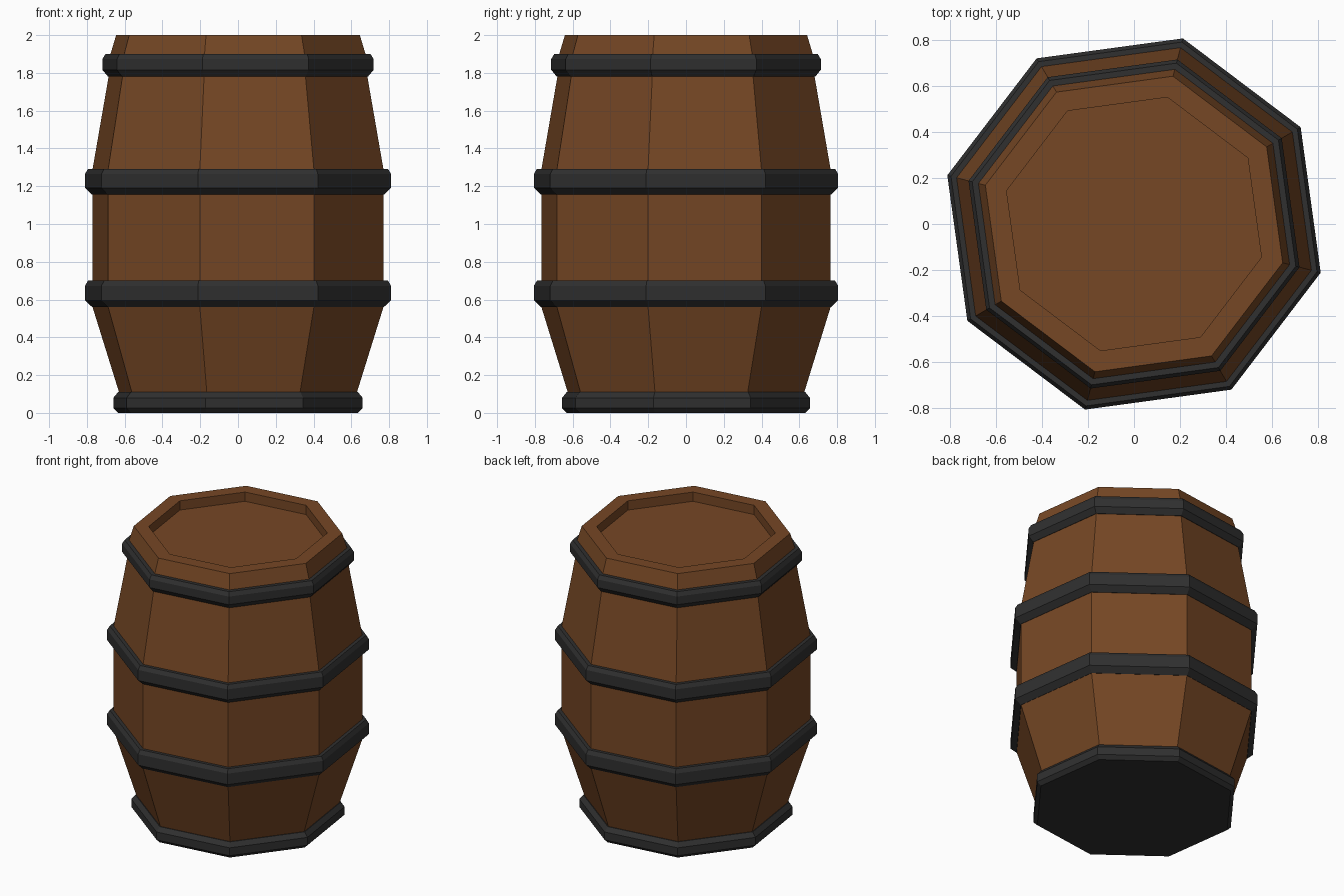
import bpy, bmesh, math

if "Cube" in bpy.data.objects:
    bpy.data.objects.remove(bpy.data.objects["Cube"])

SIDES = 8
TURN = math.radians(30.3)            # rotation of the octagon
CORNER = math.cos(math.radians(14.7))  # half-width -> corner radius
Y_SCALE = 0.994


def material(name, rgb):
    m = bpy.data.materials.new(name)
    m.diffuse_color = (*rgb, 1)
    m.use_nodes = True
    m.node_tree.nodes["Principled BSDF"].inputs["Base Color"].default_value = m.diffuse_color
    return m


wood = material("brown wood", (0.18, 0.063, 0.018))
iron = material("dark iron", (0.029, 0.029, 0.029))


def lathe(name, profile, mat, ring=False):
    """Spin (half-width, z) points into eight flat sides; ring closes the section, else ends are capped."""
    bm = bmesh.new()
    loops = []
    for w, z in profile:
        r = w / CORNER
        loops.append([bm.verts.new((r * math.cos(TURN + i * math.tau / SIDES),
                                    r * math.sin(TURN + i * math.tau / SIDES) * Y_SCALE, z))
                      for i in range(SIDES)])
    pairs = list(zip(loops, loops[1:]))
    if ring:
        pairs.append((loops[-1], loops[0]))
    else:
        bm.faces.new(loops[0][::-1])
        bm.faces.new(loops[-1])
    for a, b in pairs:
        for i in range(SIDES):
            j = (i + 1) % SIDES
            bm.faces.new((a[i], a[j], b[j], b[i]))
    bmesh.ops.recalc_face_normals(bm, faces=bm.faces)
    me = bpy.data.meshes.new(name)
    bm.to_mesh(me)
    bm.free()
    me.materials.append(mat)
    ob = bpy.data.objects.new(name, me)
    bpy.context.collection.objects.link(ob)
    return ob


# Staved body with a raised rim around the recessed lid
lathe("barrel_body", [(0.60, 0.02), (0.63, 0.11), (0.77, 0.56), (0.77, 1.29),
                      (0.685, 1.78), (0.675, 1.90), (0.645, 2.0),
                      (0.553, 2.0), (0.553, 1.935)], wood)

# Bottom hoop with its closed base
lathe("bottom_hoop", [(0.635, 0.0), (0.66, 0.025), (0.66, 0.08),
                      (0.635, 0.11), (0.60, 0.11)], iron)


# Three upper hoops, chamfered above and below
def hoop(name, z0, z1, low_in, outer, high_in):
    lathe(name, [(low_in - 0.04, z0), (low_in, z0), (outer, z0 + 0.036),
                 (outer, z1 - 0.027), (outer - 0.016, z1), (high_in - 0.04, z1)], iron, ring=True)


hoop("lower_middle_hoop", 0.56, 0.70, 0.772, 0.81, 0.77)
hoop("upper_middle_hoop", 1.155, 1.292, 0.772, 0.81, 0.77)
hoop("top_hoop", 1.78, 1.90, 0.688, 0.718, 0.675)
